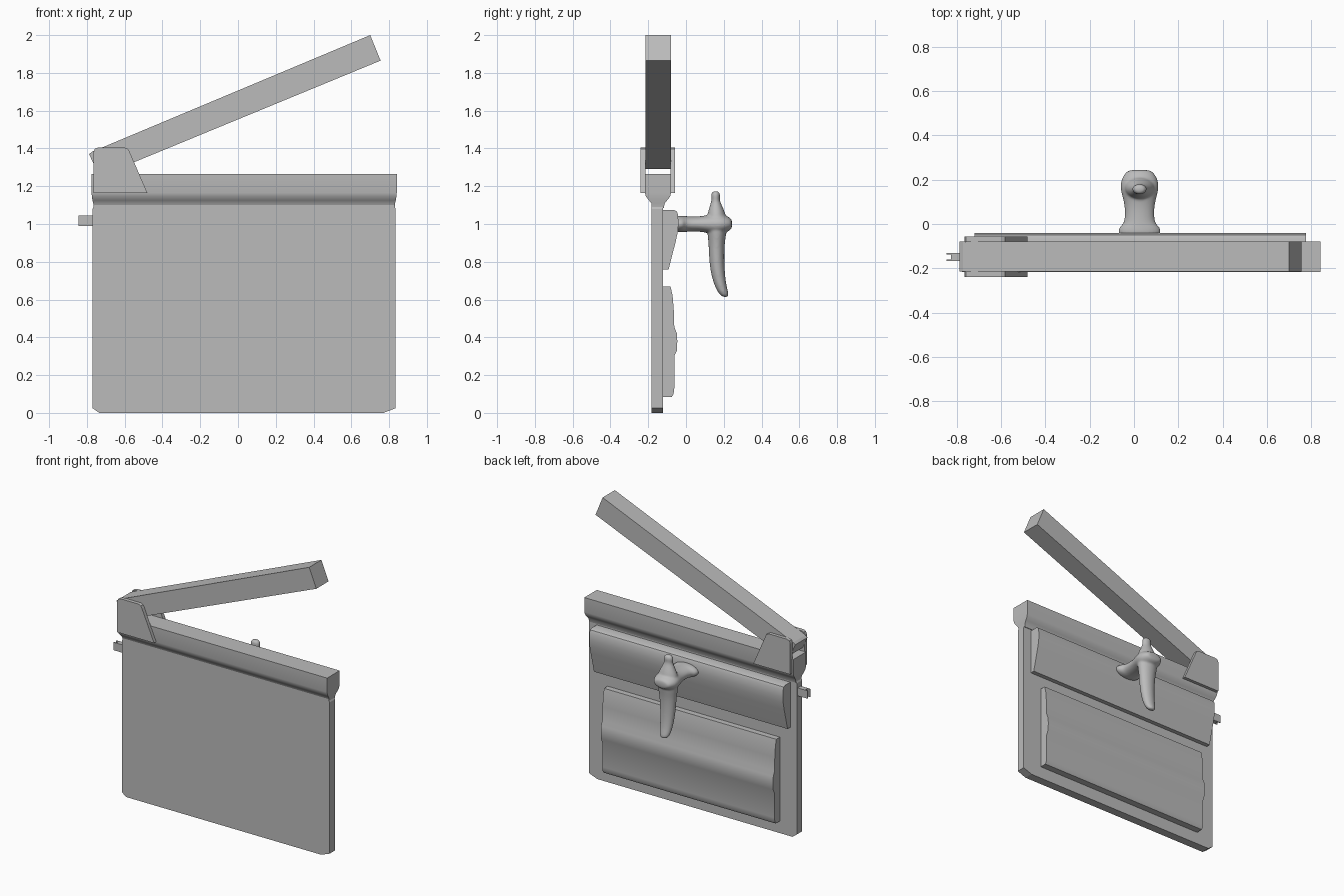
import bpy, bmesh, math
from mathutils import Vector

cube = bpy.data.objects.get("Cube")
if cube:
    bpy.data.objects.remove(cube, do_unlink=True)

grey = bpy.data.materials.new("plain grey")
grey.use_nodes = True
grey.diffuse_color = (0.5, 0.5, 0.5, 1)
grey.node_tree.nodes["Principled BSDF"].inputs["Base Color"].default_value = (0.5, 0.5, 0.5, 1)


def finish(name, bm, smooth=None):
    """Turn a bmesh into a named grey object, optionally smooth by angle."""
    bmesh.ops.recalc_face_normals(bm, faces=bm.faces[:])
    mesh = bpy.data.meshes.new(name)
    bm.to_mesh(mesh)
    bm.free()
    mesh.materials.append(grey)
    obj = bpy.data.objects.new(name, mesh)
    bpy.context.collection.objects.link(obj)
    if smooth:
        bpy.ops.object.select_all(action='DESELECT')
        obj.select_set(True)
        bpy.context.view_layer.objects.active = obj
        bpy.ops.object.shade_smooth_by_angle(angle=math.radians(smooth))
    return obj


def prism(name, outline, axis, lo, hi, smooth=None):
    """Extrude a (y, z) outline along x, or an (x, z) outline along y."""
    bm = bmesh.new()
    place = (lambda a, b, t: (t, a, b)) if axis == 'X' else (lambda a, b, t: (a, t, b))
    face = bm.faces.new([bm.verts.new(place(a, b, lo)) for a, b in outline])
    out = bmesh.ops.extrude_face_region(bm, geom=[face])
    shift = Vector(place(0, 0, hi - lo))
    for v in out["geom"]:
        if isinstance(v, bmesh.types.BMVert):
            v.co += shift
    return finish(name, bm, smooth)


def box(name, x, y, z):
    return prism(name, [(x[0], z[0]), (x[1], z[0]), (x[1], z[1]), (x[0], z[1])], 'Y', *y)


def loft(bm, rings, axis, sides):
    """Skin rings of (centre, x radius, other radius) lying across the axis."""
    grow = math.sqrt(2) if sides == 4 else 1
    loops = []
    for centre, rx, ro in rings:
        loop = []
        for i in range(sides):
            a = math.tau * (i + 0.5) / sides
            u, w = grow * rx * math.cos(a), grow * ro * math.sin(a)
            offset = Vector((u, w, 0)) if axis == 'Z' else Vector((u, 0, w))
            loop.append(bm.verts.new(Vector(centre) + offset))
        loops.append(loop)
    for a, b in zip(loops, loops[1:]):
        for i in range(sides):
            j = (i + 1) % sides
            bm.faces.new((a[i], a[j], b[j], b[i]))
    bm.faces.new(loops[0])
    bm.faces.new(loops[-1])


# Main flat panel with clipped corners
prism("panel", [(-0.77, 0.025), (-0.735, 0.0), (0.77, 0.0), (0.835, 0.025),
                (0.835, 1.08), (0.82, 1.11), (-0.755, 1.11), (-0.77, 1.08)],
      'Y', -0.182, -0.122)

# Top rail, coved in towards the panel
bm = bmesh.new()
loft(bm, [((0.0325, -0.148, z), hx, hy) for z, hx, hy in
          [(1.265, 0.808, 0.069), (1.165, 0.808, 0.069), (1.145, 0.806, 0.064),
           (1.125, 0.803, 0.048), (1.11, 0.799, 0.036), (1.085, 0.797, 0.03)]], 'Z', 4)
finish("top_rail", bm, 35)

# Mouldings on the back
prism("upper_moulding", [(-0.125, 1.075), (-0.065, 1.075), (-0.05, 1.068), (-0.042, 1.05),
                         (-0.04, 1.0), (-0.043, 0.96), (-0.055, 0.905), (-0.092, 0.76),
                         (-0.125, 0.76)], 'X', -0.72, 0.775, 32)
prism("lower_moulding", [(-0.125, 0.085), (-0.075, 0.085), (-0.066, 0.1), (-0.062, 0.13),
                         (-0.062, 0.3), (-0.048, 0.33), (-0.046, 0.38), (-0.048, 0.42),
                         (-0.062, 0.455), (-0.065, 0.55), (-0.071, 0.62), (-0.082, 0.67),
                         (-0.125, 0.67)], 'X', -0.64, 0.69, 32)

# Raised arm, with the pivot end cut clear of the rail
prism("raised_arm", [(0.70, 2.0), (0.755, 1.865), (-0.64, 1.29), (-0.752, 1.29),
                     (-0.788, 1.37), (-0.772, 1.383)], 'Y', -0.215, -0.08)

# Hinge brackets either side of the arm
for side, lo in (("front", -0.24), ("back", -0.082)):
    prism(side + "_hinge_bracket",
          [(-0.765, 1.165), (-0.48, 1.165), (-0.573, 1.38), (-0.582, 1.397), (-0.6, 1.405),
           (-0.74, 1.405), (-0.758, 1.398), (-0.765, 1.38)], 'Y', lo, lo + 0.025)

# Forked latch pin
box("latch_web", (-0.825, -0.765), (-0.16, -0.138), (0.99, 1.045))
for side, y in (("front", -0.166), ("back", -0.138)):
    box(side + "_latch_prong", (-0.845, -0.765), (y, y + 0.007), (0.99, 1.045))

# Lever handle: stem and lever skinned separately, then fused
bm = bmesh.new()
cx = 0.025
loft(bm, [((cx, y, 1.0), rx, rz) for y, rx, rz in
          [(-0.055, 0.098, 0.045), (-0.035, 0.098, 0.045), (-0.012, 0.094, 0.044),
           (0.0, 0.07, 0.042), (0.06, 0.066, 0.04), (0.11, 0.074, 0.046),
           (0.16, 0.09, 0.062), (0.2, 0.085, 0.052), (0.23, 0.066, 0.036),
           (0.245, 0.05, 0.024)]], 'Y', 16)
loft(bm, [((cx, y, z), rx, ry) for y, z, rx, ry in
          [(0.157, 1.175, 0.02, 0.016), (0.157, 1.158, 0.034, 0.025),
           (0.157, 1.138, 0.033, 0.023), (0.157, 1.12, 0.03, 0.023),
           (0.16, 1.08, 0.05, 0.04), (0.163, 1.03, 0.075, 0.055),
           (0.164, 0.96, 0.075, 0.053), (0.162, 0.9, 0.062, 0.043),
           (0.162, 0.82, 0.056, 0.041), (0.168, 0.74, 0.05, 0.038),
           (0.183, 0.67, 0.043, 0.032), (0.2, 0.63, 0.036, 0.027),
           (0.209, 0.612, 0.02, 0.014)]], 'Z', 16)
handle = finish("lever_handle", bm)
subdivide = handle.modifiers.new("rounding", 'SUBSURF')
subdivide.levels = subdivide.render_levels = 2
fuse = handle.modifiers.new("fuse", 'REMESH')
fuse.mode = 'VOXEL'
fuse.voxel_size = 0.006
fuse.use_smooth_shade = True
soften = handle.modifiers.new("soften", 'SMOOTH')
soften.factor = 0.5
soften.iterations = 6
